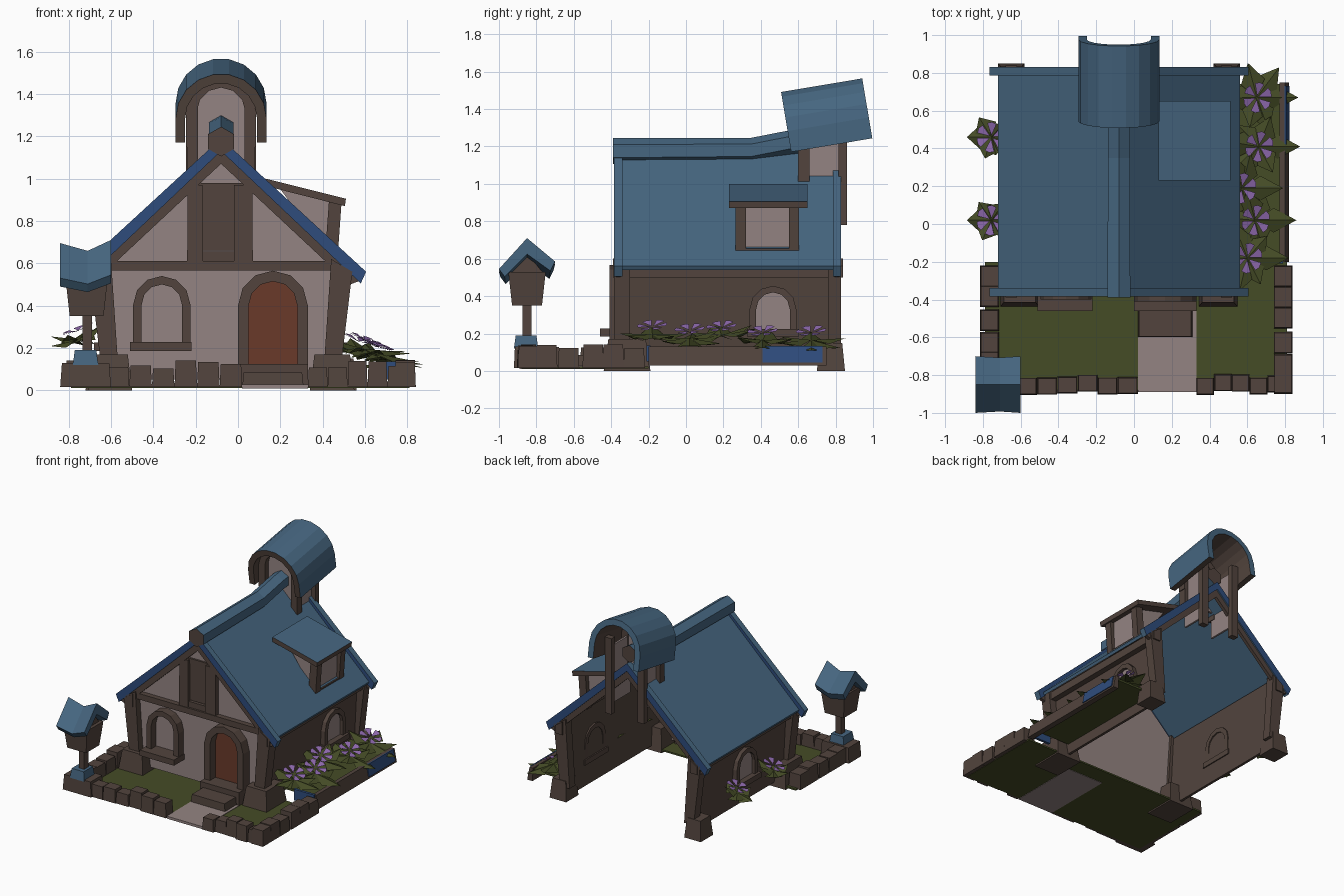
import bpy, bmesh, math, random
from mathutils import Vector, Matrix

if "Cube" in bpy.data.objects:
    bpy.data.objects.remove(bpy.data.objects["Cube"])
random.seed(4)
CX = -0.08                                   # house centre line


def lin(c):
    c /= 255
    return c / 12.92 if c < 0.04 else ((c + 0.055) / 1.055) ** 2.4


def material(name, *rgb):
    m = bpy.data.materials.new(name)
    m.diffuse_color = (*[lin(c) for c in rgb], 1)
    m.use_nodes = True
    m.node_tree.nodes["Principled BSDF"].inputs["Base Color"].default_value = m.diffuse_color
    return m


PLASTER = material("pale plaster", 148, 132, 130)
WOOD = material("brown timber", 82, 68, 61)
ROOF = material("slate blue roof", 70, 102, 128)
TRIM = material("deep blue trim", 46, 76, 124)
GRASS = material("grass green", 69, 76, 38)
PURPLE = material("purple petals", 146, 108, 178)
DOOR = material("red brown door", 106, 58, 42)


def add(name, verts, faces, mat, closed=True, second=None, rule=None):
    me = bpy.data.meshes.new(name)
    me.from_pydata([tuple(v) for v in verts], [], faces)
    if closed:
        bm = bmesh.new()
        bm.from_mesh(me)
        bmesh.ops.recalc_face_normals(bm, faces=bm.faces)
        bm.to_mesh(me)
        bm.free()
    me.materials.append(mat)
    if second:
        me.materials.append(second)
        for p in me.polygons:
            p.material_index = int(rule(p))
    ob = bpy.data.objects.new(name, me)
    bpy.context.collection.objects.link(ob)
    return ob


AXES = {'x': lambda u, v, w: (w, u, v), 'y': lambda u, v, w: (u, w, v), 'z': lambda u, v, w: (u, v, w)}


def loft(name, prof, axis, stations, mat, **kw):
    """Profile (u, v) carried along axis; station = (w, du, dv, scale)."""
    n = len(prof)
    cu, cv = sum(p[0] for p in prof) / n, sum(p[1] for p in prof) / n
    vs, fs = [], [tuple(range(n))]
    for w, du, dv, s in stations:
        vs += [AXES[axis](cu + (u - cu) * s + du, cv + (v - cv) * s + dv, w) for u, v in prof]
    for k in range(len(stations) - 1):
        fs += [(k * n + i, k * n + (i + 1) % n, k * n + n + (i + 1) % n, k * n + n + i) for i in range(n)]
    fs.append(tuple(range(len(vs) - n, len(vs))))
    return add(name, vs, fs, mat, **kw)


def prism(name, prof, axis, a, b, mat, **kw):
    return loft(name, prof, axis, [(a, 0, 0, 1), (b, 0, 0, 1)], mat, **kw)


def box(name, x0, x1, y0, y1, z0, z1, mat, taper=1, dx=0):
    return loft(name, [(x0, y0), (x1, y0), (x1, y1), (x0, y1)], 'z',
                [(z0, 0, 0, 1), (z1, dx, 0, taper)], mat)


def arch(c, half, z0, top, n=6):
    pts = [(c + half * math.cos(math.pi * i / n), top - half + half * math.sin(math.pi * i / n)) for i in range(n + 1)]
    return [(c + half, z0)] + pts + [(c - half, z0)]


def arch_ring(c, half, z0, top, t, n=6):
    return arch(c, half, z0, top, n) + arch(c, half - t, z0, top - t, n)[::-1]


def mx(x, s):                                # mirror about the house centre
    return x if s > 0 else 2 * CX - x


# Front wall and gable
prism("front_wall", [(-.57, .05), (.41, .05), (.45, .6), (CX, 1.1), (-.61, .6)], 'y', -.335, -.32, PLASTER)
box("gable_beam", -.61, .45, -.375, -.33, .565, .61, WOOD)
for x0, x1 in ((-.24, -.165), (-.02, .07)):
    box("gable_post", x0, x1, -.37, -.33, .61, .97, WOOD, .95)
box("gable_panel", -.17, -.01, -.345, -.33, .66, .97, WOOD)
box("gable_sill", -.22, .05, -.36, -.33, .61, .655, WOOD)
box("gable_lintel", -.2, .04, -.35, -.33, .94, .98, WOOD)

# Front window and door
prism("front_window_frame", arch_ring(-.36, .135, .22, .54, .04), 'y', -.4, -.33, WOOD)
prism("front_window_pane", arch(-.36, .096, .23, .5), 'y', -.342, -.334, PLASTER)
box("front_window_sill", -.51, -.22, -.46, -.33, .185, .228, WOOD)
prism("door_frame", arch_ring(.165, .165, .05, .565, .05), 'y', -.41, -.33, WOOD)
prism("door", arch(.165, .116, .05, .515), 'y', -.344, -.334, DOOR)
box("upper_step", .0, .33, -.46, -.33, .02, .125, WOOD)
box("lower_step", .02, .31, -.6, -.44, .016, .085, WOOD, .95)

# Both sides: wall, posts, feet, eave beam, roof slope and edge boards
for s in (1, -1):
    def M(pts):
        return [(mx(x, s), z) for x, z in pts]
    prism("side_wall", M([(.43, .03), (.45, .03), (.48, .6), (.46, .6)]), 'y', -.34, .79, WOOD)
    for y0, y1 in ((-.385, -.3), (.76, .83)):
        prism("corner_post", M([(.405, .1), (.485, .1), (.54, .56), (.44, .62)]), 'y', y0, y1, WOOD)
    box("front_foot", *sorted((mx(.34, s), mx(.55, s))), -.44, -.19, 0, .17, WOOD, .8)
    box("back_foot", *sorted((mx(.42, s), mx(.56, s))), .7, .85, 0, .15, WOOD, .8)
    prism("eave_beam", M([(.46, .5), (.52, .5), (.52, .56), (.46, .6)]), 'y', -.39, .84, WOOD)
    prism("roof_slope", M([(CX, 1.165), (.56, .56), (.55, .54), (CX, 1.145)]), 'y', -.36, .81, ROOF)
    for y0, y1 in ((-.385, -.34), (.785, .83)):
        # slate on top, deep blue on the faces toward front and back
        prism("roof_edge_trim", M([(CX, 1.19), (.605, .56), (.58, .505), (CX, 1.13)]), 'y', y0, y1, ROOF,
              second=TRIM, rule=lambda p: abs(p.normal.y) > .8)
        prism("roof_edge_board", M([(CX, 1.13), (.57, .515), (.53, .5), (CX, 1.07)]), 'y', y0 + .01, y1 - .01, WOOD)
    # side window
    yc = .465 if s > 0 else .2
    prism("side_window_frame", arch_ring(yc, .125, .2, .455, .035), 'x', mx(.44, s), mx(.5, s), WOOD)
    prism("side_window_pane", arch(yc, .091, .2, .42), 'x', mx(.462, s), mx(.477, s), PLASTER)
    box("side_window_sill", *sorted((mx(.43, s), mx(.52, s))), yc - .14, yc + .14, .185, .225, WOOD)

# Ridge roll rising toward the turret, brown at its ends
hexa = [(CX + .07 * math.sin(i * math.pi / 3), 1.18 + .07 * math.cos(i * math.pi / 3)) for i in range(6)]
loft("ridge_roll", hexa, 'y', [(-.39, 0, -.005, 1), (.35, 0, 0, .95), (.58, 0, .045, .95), (.8, 0, .07, .95)],
     ROOF, second=WOOD, rule=lambda p: abs(p.normal.y) > .8)

# Turret: pale walls, timber posts, tilted barrel hood (slate outside and at the back)
for s in (1, -1):
    box("turret_side", *sorted((mx(.035, s), mx(.05, s))), .62, .84, .86, 1.3, PLASTER)
    box("turret_front_post", *sorted((mx(.03, s), mx(.08, s))), .6, .66, 1.0, 1.34, WOOD)
    box("turret_back_post", *sorted((mx(.03, s), mx(.085, s))), .815, .86, .78, 1.36, WOOD)
prism("turret_front", arch(CX, .12, 1.05, 1.44), 'y', .64, .655, PLASTER)
prism("turret_arch", arch_ring(CX, .165, 1.15, 1.48, .05), 'y', .6, .66, WOOD)
hood = prism("turret_hood", arch_ring(CX, .215, 0, .328, .045, 9), 'y', 0, .44, WOOD, second=ROOF,
             rule=lambda p: p.normal.y > .5 or abs(p.normal.y) < .5 and p.normal.z > -.05
             and (p.center - Vector((CX, .22, .113))).dot(p.normal) > .1)
hood.location = (0, .562, 1.171)
hood.rotation_euler.x = math.radians(9.5)

# Dormer on the right slope
prism("dormer_roof", [(.13, 1.0), (.51, .905), (.505, .87), (.13, .965)], 'y', .23, .65, ROOF,
      second=WOOD, rule=lambda p: p.normal.z < .5)
prism("dormer_body", [(.2, .95), (.455, .885), (.45, .64), (.4, .68)], 'y', .3, .57, PLASTER)
for y in (.265, .55):
    box("dormer_post", .41, .47, y, y + .055, .62, .9, WOOD, 1, .02)
box("dormer_sill", .42, .47, .3, .57, .62, .655, WOOD)

# Lawn, path and low block wall
box("lawn", -.79, .81, -.88, -.2, .012, .024, GRASS)
box("path", .02, .33, -.89, -.33, .009, .028, PLASTER)


def block(x, y, lx, ly):
    h, j = random.uniform(.1, .145), random.uniform(-.012, .012)
    box("wall_block", x - lx / 2, x + lx / 2, y - ly / 2 + j, y + ly / 2 + j, .015, h, WOOD, .9)


for a, b in ((-.62, .02), (.33, .8)):
    n = round((b - a) / .1)
    for i in range(n):
        block(a + (b - a) * (i + .5) / n, -.85, (b - a) / n, .09)
for i in range(6):
    block(.79, -.85 + i * .115, .1, .115)
    if i > 0:
        block(-.765, -.85 + i * .115, .1, .115)
box("corner_block", -.84, -.6, -.92, -.77, .015, .13, WOOD, .93)

# Flower bed along the right wall
box("flower_bed", .45, .79, -.19, .74, .105, .12, GRASS)
prism("bed_edge", [(.775, .03), (.82, .03), (.8, .13), (.77, .13)], 'y', -.2, .75, WOOD)
prism("bed_blue_panel", [(.815, .045), (.824, .045), (.806, .132), (.797, .132)], 'y', .41, .73, TRIM)
box("bed_blue_end", .62, .79, -.21, -.19, .05, .135, TRIM)


# Plants: folded leaves under pinwheel flowers tilted away from the wall
def plant(x, y, z, side, reach, r=.082):
    vs, fs = [], []
    for k in range(6):
        a = k * math.tau / 6 + (0 if side > 0 else math.pi) + (random.uniform(-.3, .3) if k else 0)
        ln = reach * (random.uniform(.7, .95) if k else 1)
        d, t = Vector((math.cos(a), math.sin(a), 0)), Vector((-math.sin(a), math.cos(a), 0))
        b = Vector((x, y, z - .025))
        n = len(vs)
        drop = Vector((0, 0, -.22 * ln * d.x * side + random.uniform(-.02, .05)))
        low = drop * .45 - Vector((0, 0, .025))
        vs += [b, b + d * ln * .45 + t * .065 + low, b + d * ln + drop, b + d * ln * .45 - t * .065 + low]
        fs += [(n, n + 2, n + 1), (n, n + 3, n + 2)]
    add("leaves", vs, [f[::-1] for f in fs], GRASS, closed=False)
    rot = Matrix.Rotation(side * .35, 3, 'Y') @ Matrix.Rotation(.1, 3, 'X')
    vs, fs = [], []
    for k in range(6):
        n = len(vs)
        for rad, da in ((.1, 0), (.95, -.34), (1, .0), (.95, .34)):
            a = k * math.pi / 3 + .4 + da
            p = Vector((math.cos(a) * rad * r, math.sin(a) * rad * r, .012 * rad))
            vs.append(rot @ p + Vector((x, y, z + .015)))
        fs.append((n, n + 1, n + 2, n + 3))
    add("flower", vs, fs, PURPLE, closed=False)


for x, y, z in ((.65, .67, .19), (.66, .41, .19), (.57, .19, .215), (.64, .02, .2), (.6, -.18, .22)):
    plant(x, y, z, 1, min(.22, .88 - x))
for y in (.46, .02):
    plant(-.755, y, .265, -1, .13)

# Birdhouse on a post in the front left corner
box("birdhouse_base", -.78, -.66, -.92, -.79, .12, .19, ROOF, .85)
box("birdhouse_post", -.735, -.69, -.875, -.825, .18, .37, WOOD)
box("birdhouse_body", -.795, -.635, -.93, -.77, .35, .53, WOOD, 1.25)
prism("birdhouse_gable", [(-.94, .52), (-.76, .52), (-.85, .63)], 'x', -.8, -.64, WOOD)
loft("birdhouse_roof", [(-1, .53), (-.85, .695), (-.7, .57), (-.725, .52), (-.85, .61), (-.97, .49)], 'x',
     [(-.84, 0, 0, 1), (-.71, 0, -.03, .95), (-.6, 0, .015, 1)], ROOF)
